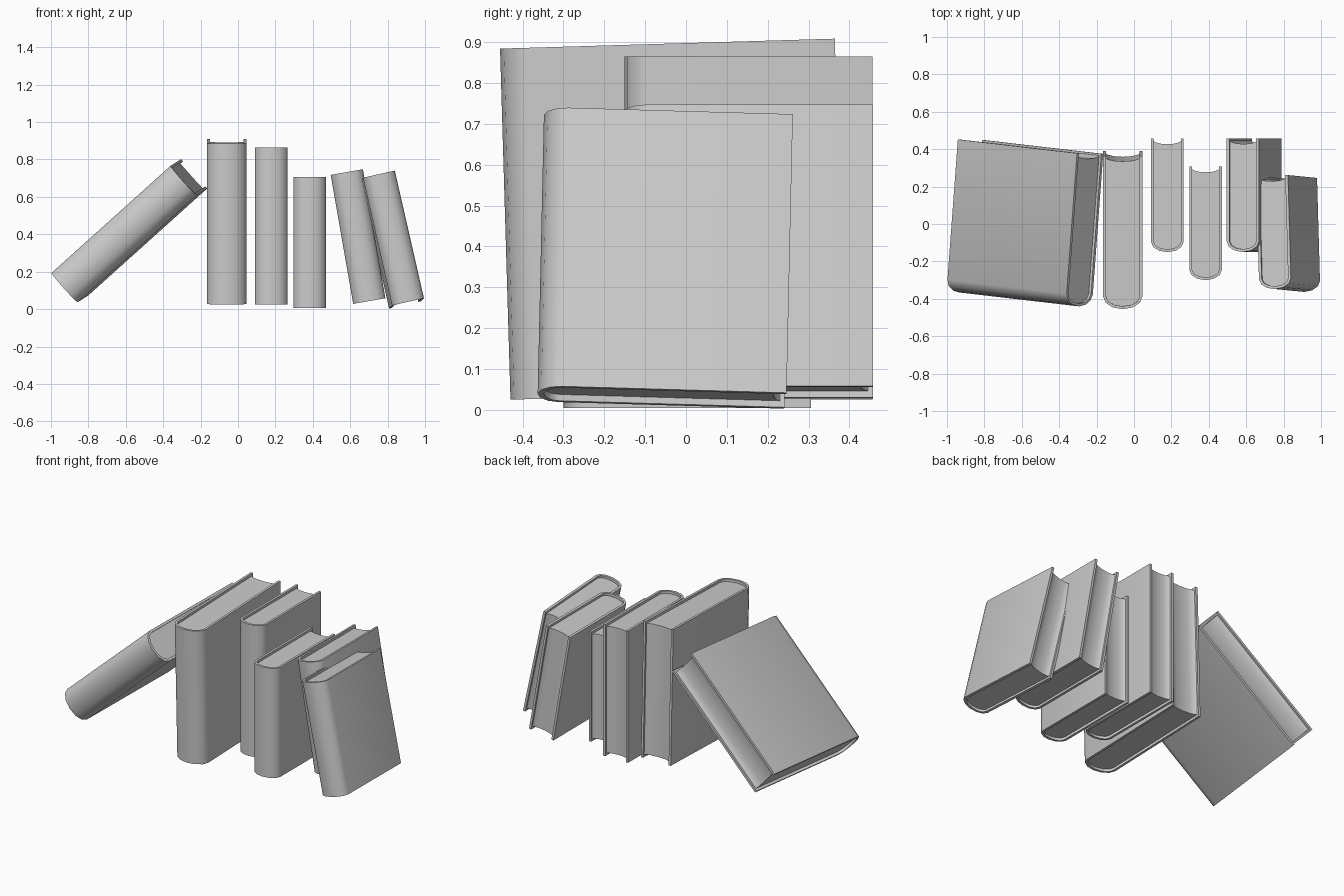
import bpy
import bmesh
from math import cos, sin, pi, radians
from mathutils import Euler, Matrix, Vector

default = bpy.data.objects.get("Cube")
if default:
    bpy.data.objects.remove(default, do_unlink=True)

GREY = (0.6, 0.6, 0.6, 1)
grey = bpy.data.materials.new("plain grey")
grey.diffuse_color = GREY
grey.use_nodes = True
grey.node_tree.nodes["Principled BSDF"].inputs["Base Color"].default_value = GREY

BOARD = 0.015     # cover thickness
INSET = 0.016     # page block set back from cover ends
HOLLOW = 0.022    # depth of the curved fore edge
STEPS = 6         # segments of the rounded spine


def wrap(half, front, back, bulge):
    """U-shaped outline: left board, rounded spine at the front, right board."""
    arc = [(-half * cos(pi * i / STEPS), front - bulge * sin(pi * i / STEPS))
           for i in range(STEPS + 1)]
    return [(-half, back)] + arc + [(half, back)]


def prism(name, outline, bottom, top, matrix):
    """Extrude a closed flat outline into a solid."""
    bm = bmesh.new()
    face = bm.faces.new([bm.verts.new((x, y, bottom)) for x, y in outline])
    grown = bmesh.ops.extrude_face_region(bm, geom=[face])["geom"]
    bmesh.ops.translate(bm, vec=(0, 0, top - bottom),
                        verts=[g for g in grown if isinstance(g, bmesh.types.BMVert)])
    bmesh.ops.recalc_face_normals(bm, faces=bm.faces)
    mesh = bpy.data.meshes.new(name)
    bm.to_mesh(mesh)
    bm.free()
    mesh.materials.append(grey)
    obj = bpy.data.objects.new(name, mesh)
    obj.matrix_world = matrix
    bpy.context.collection.objects.link(obj)
    bpy.ops.object.select_all(action="DESELECT")
    obj.select_set(True)
    bpy.context.view_layer.objects.active = obj
    bpy.ops.object.shade_smooth_by_angle(angle=radians(40))


def book(name, size, base, tilt):
    """Cover and pages; base is the middle of the bottom, tilt is in degrees."""
    width, depth, height = size
    half, back = width / 2, depth / 2
    bulge = 0.32 * width
    front = bulge - back
    turn = Euler([radians(a) for a in tilt]).to_matrix().to_4x4()
    matrix = Matrix.Translation(Vector(base)) @ turn

    # Cover: outer wrap closed by the inner wrap
    outer = wrap(half, front, back, bulge)
    inner = wrap(half - BOARD, front, back, bulge - BOARD)
    prism(name + "_cover", outer + inner[::-1], 0, height, matrix)

    # Pages: sides sunk a little into the cover, hollow fore edge
    reach = half - BOARD + 0.003
    edge = back - 0.008
    block = wrap(reach, front, edge, bulge - BOARD + 0.003)
    hollow = [(reach * cos(pi * i / STEPS), edge - HOLLOW * sin(pi * i / STEPS))
              for i in range(1, STEPS)]
    prism(name + "_pages", block + hollow, INSET, height - INSET, matrix)


LARGE = (0.21, 0.82, 0.86)
TALL = (0.175, 0.607, 0.84)
SMALL = (0.175, 0.607, 0.70)

book("fallen_book", LARGE, (-0.902, 0.042, 0.131), (4, 48.1, -1.25))
book("large_book", LARGE, (-0.06, -0.02, 0.037), (1.7, 0, 0))
book("tall_book", TALL, (0.178, 0.153, 0.025), (0, 0, 0))
book("small_book", SMALL, (0.383, 0.003, 0.005), (0, 0, 0))
book("leaning_book", SMALL, (0.702, 0.154, 0.043), (0, -9.9, 0))
book("end_book", SMALL, (0.902, -0.06, 0.031), (-1.7, -12.8, 2))
